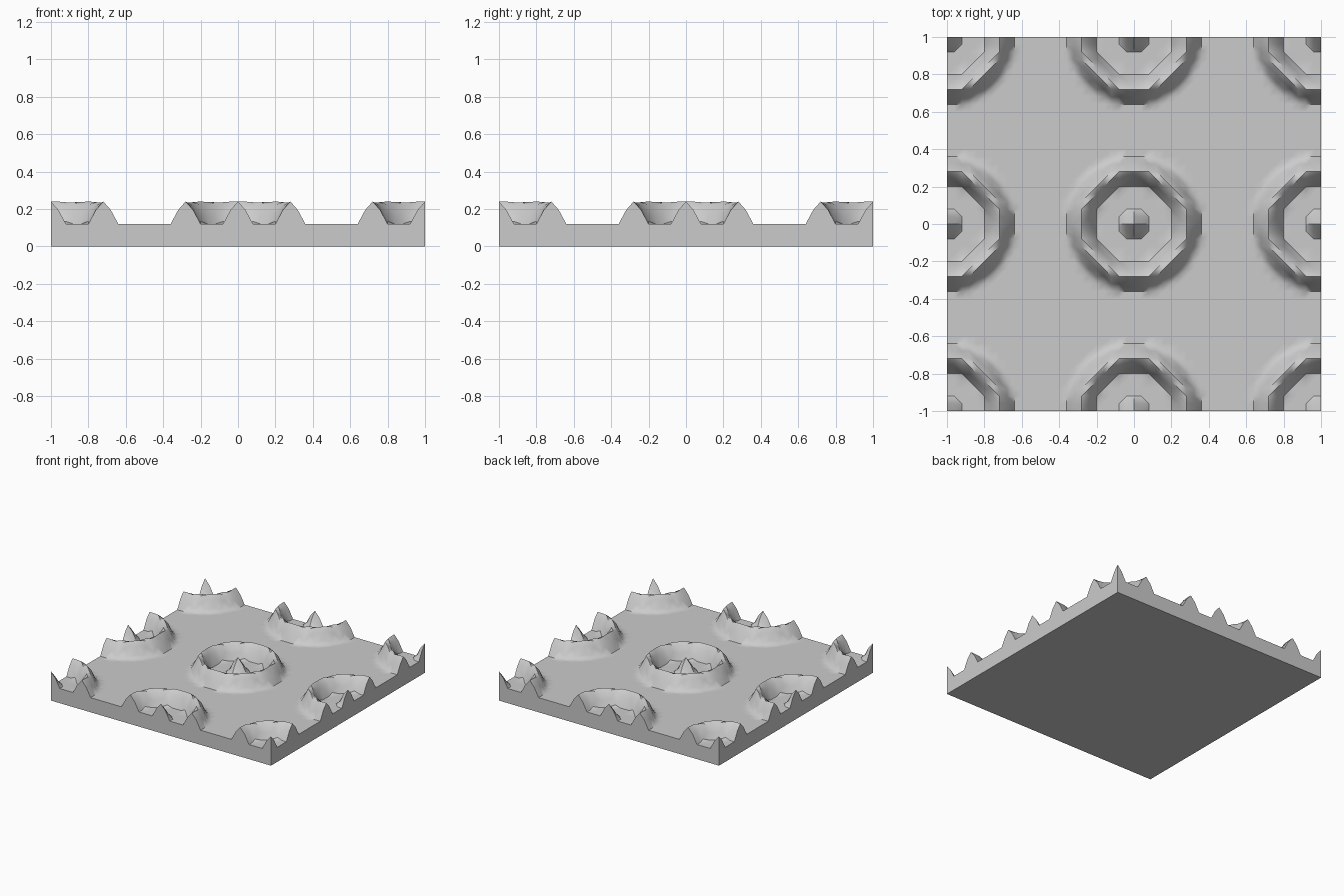
import bpy
import bmesh
import math

cube = bpy.data.objects.get("Cube")
if cube:
    bpy.data.objects.remove(cube, do_unlink=True)

CELLS = 50      # grid cells per side
BASE = 0.12     # slab thickness
RISE = 0.12     # ripple height
WAVE = 0.28     # distance from centre peak to ring crest


def ripple_height(x, y):
    """Centre peak and one ring, repeated around every whole-number point."""
    r = math.hypot(x - round(x), y - round(y))
    if r > 1.3 * WAVE:
        return BASE
    return BASE + RISE * max(0.0, math.cos(math.tau * r / WAVE))


# One plain stone-grey material
grey = bpy.data.materials.new("plain_grey")
grey.use_nodes = True
colour = (0.6, 0.6, 0.6, 1)
grey.diffuse_color = colour
grey.node_tree.nodes["Principled BSDF"].inputs["Base Color"].default_value = colour

# Rippled top surface
bm = bmesh.new()
bmesh.ops.create_grid(bm, x_segments=CELLS, y_segments=CELLS, size=1)
for v in bm.verts:
    v.co.z = ripple_height(v.co.x, v.co.y)

# Split the bent quads along the more level diagonal, so the rings stay even
for face in list(bm.faces):
    a, b, c, d = face.verts
    if max(v.co.z for v in face.verts) - BASE > 0.0001:
        if abs(a.co.z - c.co.z) < abs(b.co.z - d.co.z):
            bmesh.utils.face_split(face, a, c)
        else:
            bmesh.utils.face_split(face, b, d)

# Side walls drop from the rim, and one face closes the underside
rim = [e for e in bm.edges if e.is_boundary]
walls = bmesh.ops.extrude_edge_only(bm, edges=rim)["geom"]
for v in walls:
    if isinstance(v, bmesh.types.BMVert):
        v.co.z = 0
bottom_rim = [e for e in walls if isinstance(e, bmesh.types.BMEdge) and e.is_boundary]
bmesh.ops.contextual_create(bm, geom=bottom_rim)
bmesh.ops.recalc_face_normals(bm, faces=bm.faces[:])

mesh = bpy.data.meshes.new("rippled_tile")
bm.to_mesh(mesh)
bm.free()
mesh.materials.append(grey)
tile = bpy.data.objects.new("rippled_tile", mesh)
bpy.context.collection.objects.link(tile)

# Smooth slopes with sharp slab edges
bpy.ops.object.select_all(action="DESELECT")
tile.select_set(True)
bpy.context.view_layer.objects.active = tile
bpy.ops.object.shade_smooth_by_angle(angle=math.radians(40))
